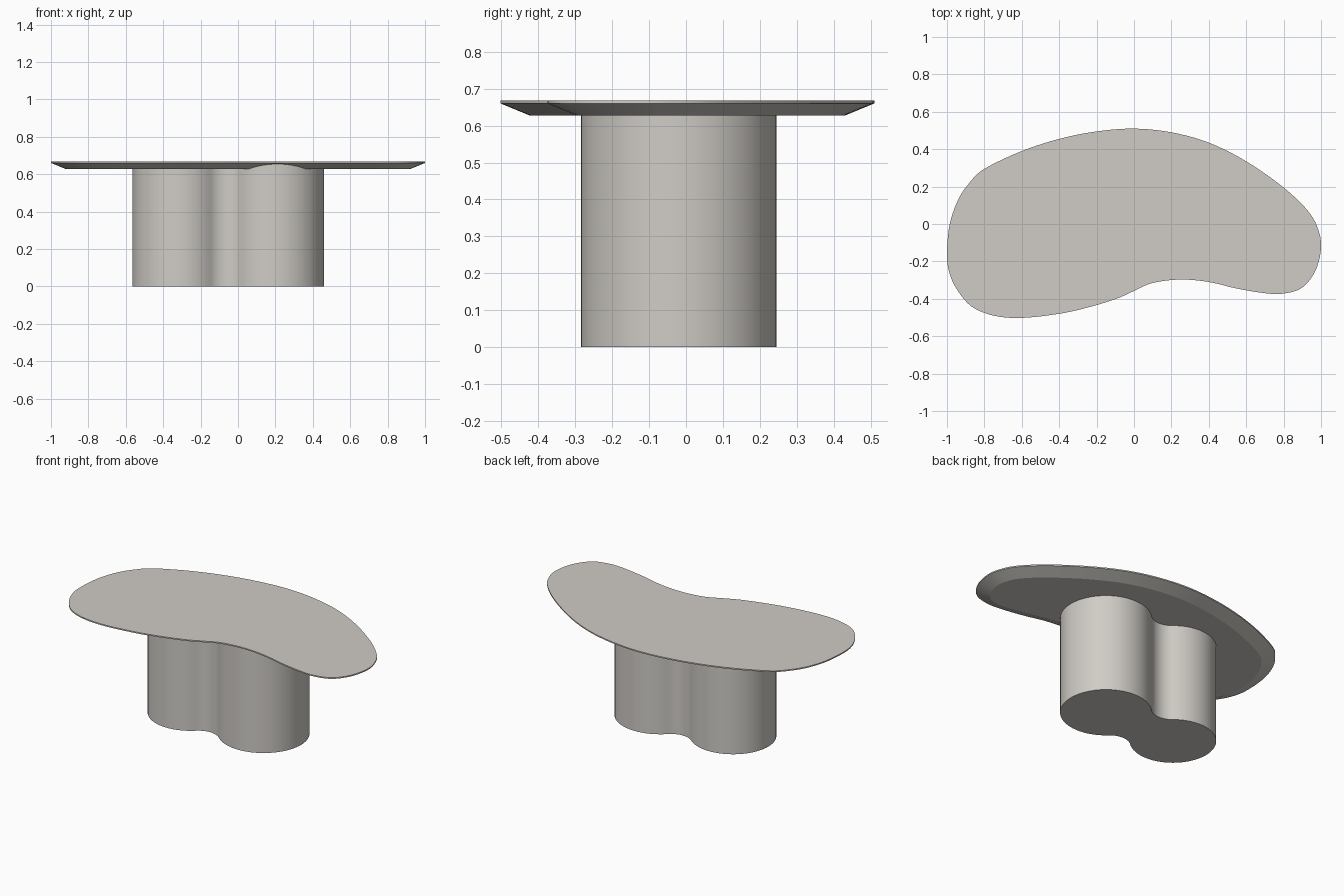
import bpy, bmesh, math
from mathutils import Vector

if "Cube" in bpy.data.objects:
    bpy.data.objects.remove(bpy.data.objects["Cube"])

stone = bpy.data.materials.new("warm grey")
stone.diffuse_color = (0.63, 0.605, 0.565, 1)
stone.use_nodes = True
stone.node_tree.nodes["Principled BSDF"].inputs["Base Color"].default_value = stone.diffuse_color


def closed_curve(pts, steps):
    """Catmull-Rom samples through a closed list of points."""
    pts = [Vector(p) for p in pts]
    n, out = len(pts), []
    for i in range(n):
        a, b, c, d = (pts[(i + k) % n] for k in (-1, 0, 1, 2))
        for s in range(steps):
            t = s / steps
            out.append(0.5 * (2 * b + (c - a) * t + (2 * a - 5 * b + 4 * c - d) * t * t
                              + (3 * b - a - 3 * c + d) * t ** 3))
    return out


def inset(loop, dist):
    """Move a clockwise loop inwards along its normals."""
    n, out = len(loop), []
    for i, p in enumerate(loop):
        t = (loop[(i + 1) % n] - loop[i - 1]).normalized()
        out.append(p + Vector((t.y, -t.x)) * dist)
    return out


def loft(name, layers):
    """Solid from stacked (loop, z) layers, capped at both ends."""
    bm = bmesh.new()
    rings = [[bm.verts.new((p.x, p.y, z)) for p in loop] for loop, z in layers]
    n = len(rings[0])
    for lo, hi in zip(rings, rings[1:]):
        for i in range(n):
            j = (i + 1) % n
            bm.faces.new((lo[i], lo[j], hi[j], hi[i]))
    bm.faces.new(rings[0])
    bm.faces.new(rings[-1])
    bmesh.ops.recalc_face_normals(bm, faces=bm.faces)
    mesh = bpy.data.meshes.new(name)
    bm.to_mesh(mesh)
    bm.free()
    mesh.materials.append(stone)
    ob = bpy.data.objects.new(name, mesh)
    bpy.context.collection.objects.link(ob)
    bpy.ops.object.select_all(action='DESELECT')
    ob.select_set(True)
    bpy.context.view_layer.objects.active = ob
    bpy.ops.object.shade_smooth_by_angle(angle=math.radians(15))


def arc(c, r, start, end, steps):
    return [c + r * Vector((math.cos(a), math.sin(a)))
            for a in (start + (end - start) * k / steps for k in range(steps))]


def angle(v):
    return math.atan2(v.y, v.x)


# Table top: kidney outline, thin rim, chamfered underside
outline = closed_curve([
    (-1, -.15), (-.985, 0), (-.94, .13), (-.88, .22), (-.8, .295), (-.6, .39), (-.4, .455),
    (-.2, .495), (0, .51), (.2, .49), (.4, .435), (.6, .335), (.8, .195), (.93, .07),
    (.985, -.03), (1, -.13), (.97, -.25), (.9, -.34), (.8, -.372), (.7, -.37), (.55, -.345),
    (.4, -.31), (.25, -.297), (.1, -.315), (0, -.358), (-.1, -.402), (-.25, -.447),
    (-.4, -.48), (-.6, -.502), (-.75, -.49), (-.87, -.44), (-.95, -.345), (-.99, -.25)], 5)
loft("table_top", [(inset(outline, .08), .627), (outline, .66), (outline, .668)])

# Pedestal: two round lobes joined by concave fillets
A, ra = Vector((.195, -.02)), .265
B, rb = Vector((-.315, -.025)), .25
R = .12
axis = B - A
d = axis.length
along = ((ra + R) ** 2 - (rb + R) ** 2 + d * d) / (2 * d)
side = math.sqrt((ra + R) ** 2 - along ** 2)
u = axis / d
back = A + u * along + Vector((u.y, -u.x)) * side
front = A + u * along - Vector((u.y, -u.x)) * side
if back.y < front.y:
    back, front = front, back
tau = 2 * math.pi
ab, af = angle(back - A), angle(front - A)
bb, bf = angle(back - B), angle(front - B) % tau
profile = (arc(A, ra, af, ab, 48)
           + arc(back, R, angle(A - back) % tau, angle(B - back) % tau, 16)
           + arc(B, rb, bb, bf, 48)
           + arc(front, R, angle(B - front), angle(A - front), 16))
loft("pedestal", [(profile, 0), (profile, .655)])
